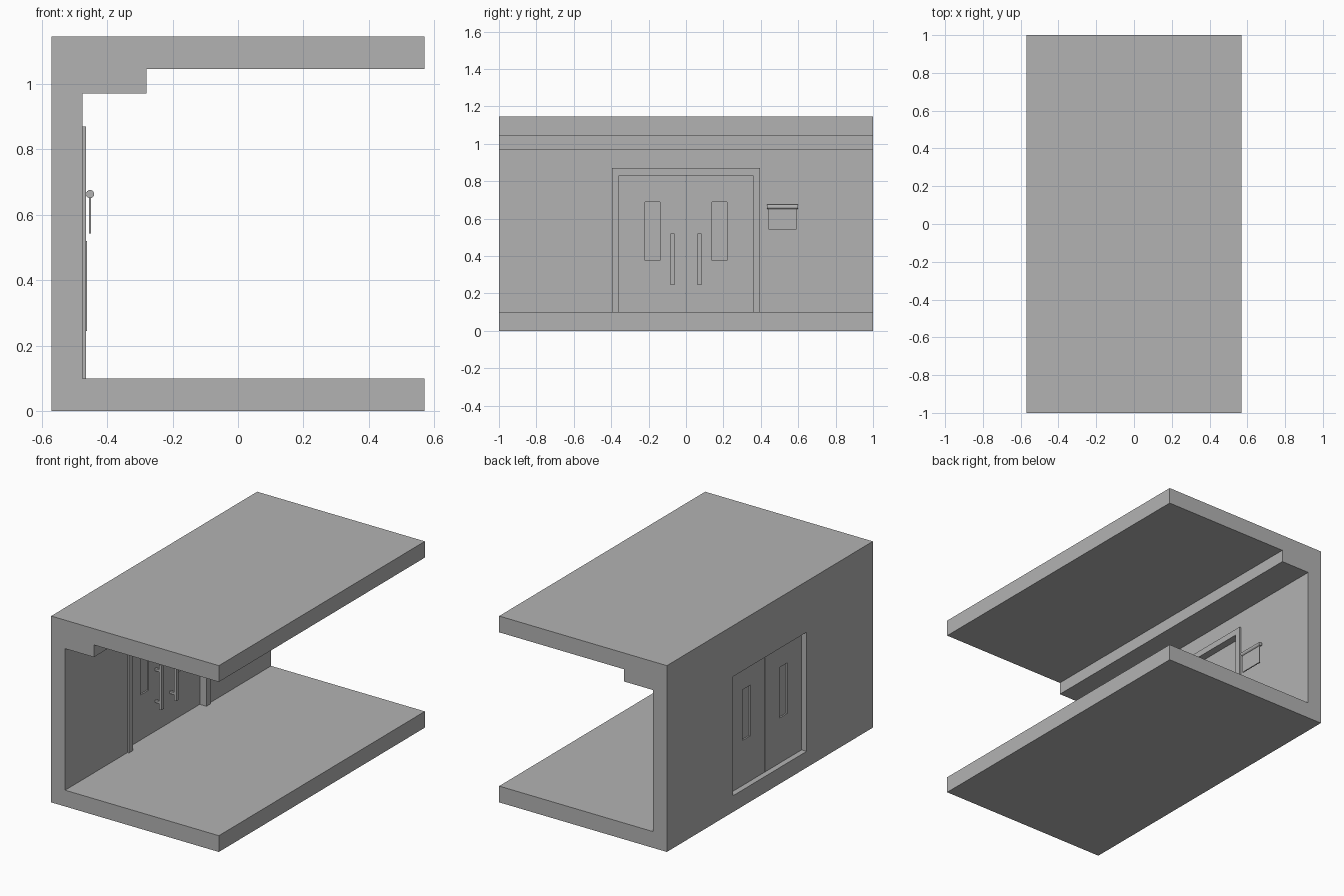
import bpy, bmesh
from mathutils import Vector

cube = bpy.data.objects.get("Cube")
if cube:
    bpy.data.objects.remove(cube, do_unlink=True)

# One plain grey for the whole model
GREY = (0.45, 0.45, 0.45, 1.0)
mat = bpy.data.materials.new("plain grey")
mat.use_nodes = True
mat.diffuse_color = GREY
mat.node_tree.nodes["Principled BSDF"].inputs["Base Color"].default_value = GREY


def prism(name, points, axis, start, end):
    """Extrude a profile along x (points are y, z) or along y (points are x, z)."""
    def place(p, t):
        return (t, p[0], p[1]) if axis == "x" else (p[0], t, p[1])
    bm = bmesh.new()
    face = bm.faces.new([bm.verts.new(place(p, start)) for p in points])
    new = bmesh.ops.extrude_face_region(bm, geom=[face])["geom"]
    shift = Vector(place((0, 0), end - start))
    bmesh.ops.translate(bm, vec=shift,
                        verts=[v for v in new if isinstance(v, bmesh.types.BMVert)])
    bmesh.ops.recalc_face_normals(bm, faces=bm.faces)
    mesh = bpy.data.meshes.new(name)
    bm.to_mesh(mesh)
    bm.free()
    mesh.materials.append(mat)
    obj = bpy.data.objects.new(name, mesh)
    bpy.context.scene.collection.objects.link(obj)
    return obj


def box(name, x, y, z):
    corners = [(y[0], z[0]), (y[1], z[0]), (y[1], z[1]), (y[0], z[1])]
    return prism(name, corners, "x", x[0], x[1])


def cut(obj, x, y, z):
    """Cut a box-shaped opening and discard the cutter."""
    cutter = box("cutter", x, y, z)
    cutter.hide_render = True
    mod = obj.modifiers.new("opening", "BOOLEAN")
    mod.operation, mod.solver, mod.object = "DIFFERENCE", "EXACT", cutter
    bpy.context.view_layer.objects.active = obj
    bpy.ops.object.modifier_apply(modifier=mod.name)
    bpy.data.objects.remove(cutter, do_unlink=True)


# Corridor shell: floor, wall, soffit and ceiling as one section
section = [(-0.57, 0), (0.57, 0), (0.57, 0.1), (-0.475, 0.1), (-0.475, 0.97),
           (-0.28, 0.97), (-0.28, 1.045), (0.57, 1.045), (0.57, 1.145), (-0.57, 1.145)]
shell = prism("corridor_shell", section, "y", -1, 1)
cut(shell, (-0.65, -0.4), (-0.357, 0.357), (0.1, 0.832))

# Raised trim around the inside of the doorway
trim = [(-0.395, 0.1), (-0.357, 0.1), (-0.357, 0.832), (0.357, 0.832),
        (0.357, 0.1), (0.395, 0.1), (0.395, 0.87), (-0.395, 0.87)]
prism("door_trim", trim, "x", -0.475, -0.465)


def span(a, b, side):
    return tuple(sorted((a * side, b * side)))


# Double doors with recessed window panes and pull handles
for side, label in ((-1, "right"), (1, "left")):
    leaf = box(label + "_door", (-0.536, -0.51), span(0.0015, 0.357, side), (0.1, 0.832))
    window = span(0.14, 0.218, side)
    cut(leaf, (-0.6, -0.45), window, (0.377, 0.688))
    box(label + "_window_pane", (-0.527, -0.519), window, (0.377, 0.688))
    box(label + "_handle_bar", (-0.478, -0.462), span(0.061, 0.083, side), (0.245, 0.52))
    for z, end in ((0.285, "lower"), (0.48, "upper")):
        box(f"{label}_{end}_handle_mount", (-0.51, -0.478),
            span(0.065, 0.079, side), (z - 0.007, z + 0.007))

# Roll with a hanging sheet beside the door
bpy.ops.mesh.primitive_cylinder_add(vertices=16, radius=0.0125, depth=0.164,
                                    location=(-0.452, 0.516, 0.663),
                                    rotation=(1.5707963, 0, 0))
roll = bpy.context.object
roll.name = "sign_roll"
roll.data.materials.append(mat)
bpy.ops.object.shade_smooth_by_angle()
box("hanging_sheet", (-0.455, -0.449), (0.44, 0.592), (0.542, 0.66))
